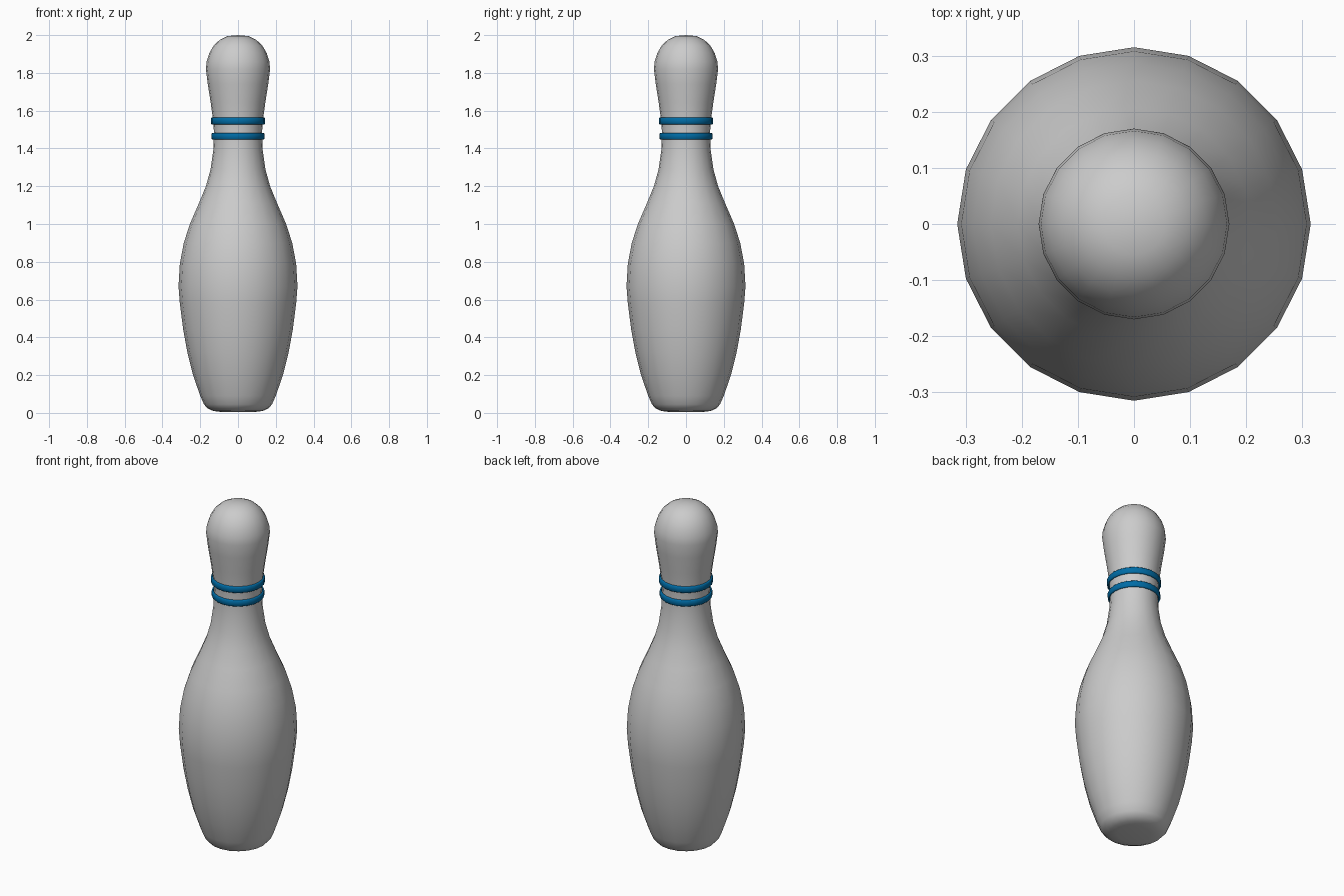
import bpy, bmesh
from math import cos, sin, pi, radians

if "Cube" in bpy.data.objects:
    bpy.data.objects.remove(bpy.data.objects["Cube"])

SIDES = 20


def lathe(name, profile, closed=False):
    """Spin (radius, z) points about z; radius 0 becomes a pole."""
    bm = bmesh.new()
    rings = []
    for r, z in profile:
        n = SIDES if r > 0 else 1
        rings.append([bm.verts.new((r * cos(2 * pi * i / SIDES), r * sin(2 * pi * i / SIDES), z))
                      for i in range(n)])
    pairs = list(zip(rings, rings[1:]))
    if closed:
        pairs.append((rings[-1], rings[0]))
    for a, b in pairs:
        for i in range(SIDES):
            j = (i + 1) % SIDES
            quad = [a[i % len(a)], a[j % len(a)], b[j % len(b)], b[i % len(b)]]
            bm.faces.new(list(dict.fromkeys(quad)))
    bmesh.ops.recalc_face_normals(bm, faces=bm.faces)
    mesh = bpy.data.meshes.new(name)
    bm.to_mesh(mesh)
    bm.free()
    obj = bpy.data.objects.new(name, mesh)
    bpy.context.collection.objects.link(obj)
    bpy.ops.object.select_all(action='DESELECT')
    obj.select_set(True)
    bpy.context.view_layer.objects.active = obj
    bpy.ops.object.shade_smooth_by_angle(angle=radians(50))
    return obj


# pin body: base, belly, neck and head
lathe("pin_body", [
    (0, 0.005), (0.09, 0.005), (0.13, 0.01), (0.16, 0.023), (0.18, 0.045), (0.2, 0.09),
    (0.238, 0.2), (0.268, 0.32), (0.29, 0.44), (0.308, 0.58), (0.315, 0.67),
    (0.308, 0.79), (0.287, 0.9), (0.255, 1.0), (0.207, 1.11), (0.17, 1.2),
    (0.145, 1.29), (0.131, 1.39), (0.127, 1.48), (0.132, 1.55), (0.145, 1.645),
    (0.16, 1.74), (0.17, 1.82), (0.166, 1.86), (0.152, 1.905), (0.128, 1.946),
    (0.095, 1.976), (0.055, 1.995), (0, 2.0)])

# two thin bands standing slightly off the neck
blue = bpy.data.materials.new("band_blue")
blue.diffuse_color = (0.0, 0.15, 0.38, 1)
blue.use_nodes = True
blue.node_tree.nodes["Principled BSDF"].inputs["Base Color"].default_value = blue.diffuse_color
for name, z, r in (("lower_band", 1.465, 0.140), ("upper_band", 1.546, 0.144)):
    h, b, t = 0.018, 0.004, 0.009
    band = lathe(name, [(r - t, z - h), (r - b, z - h), (r, z - h + b),
                        (r, z + h - b), (r - b, z + h), (r - t, z + h)], closed=True)
    band.data.materials.append(blue)
